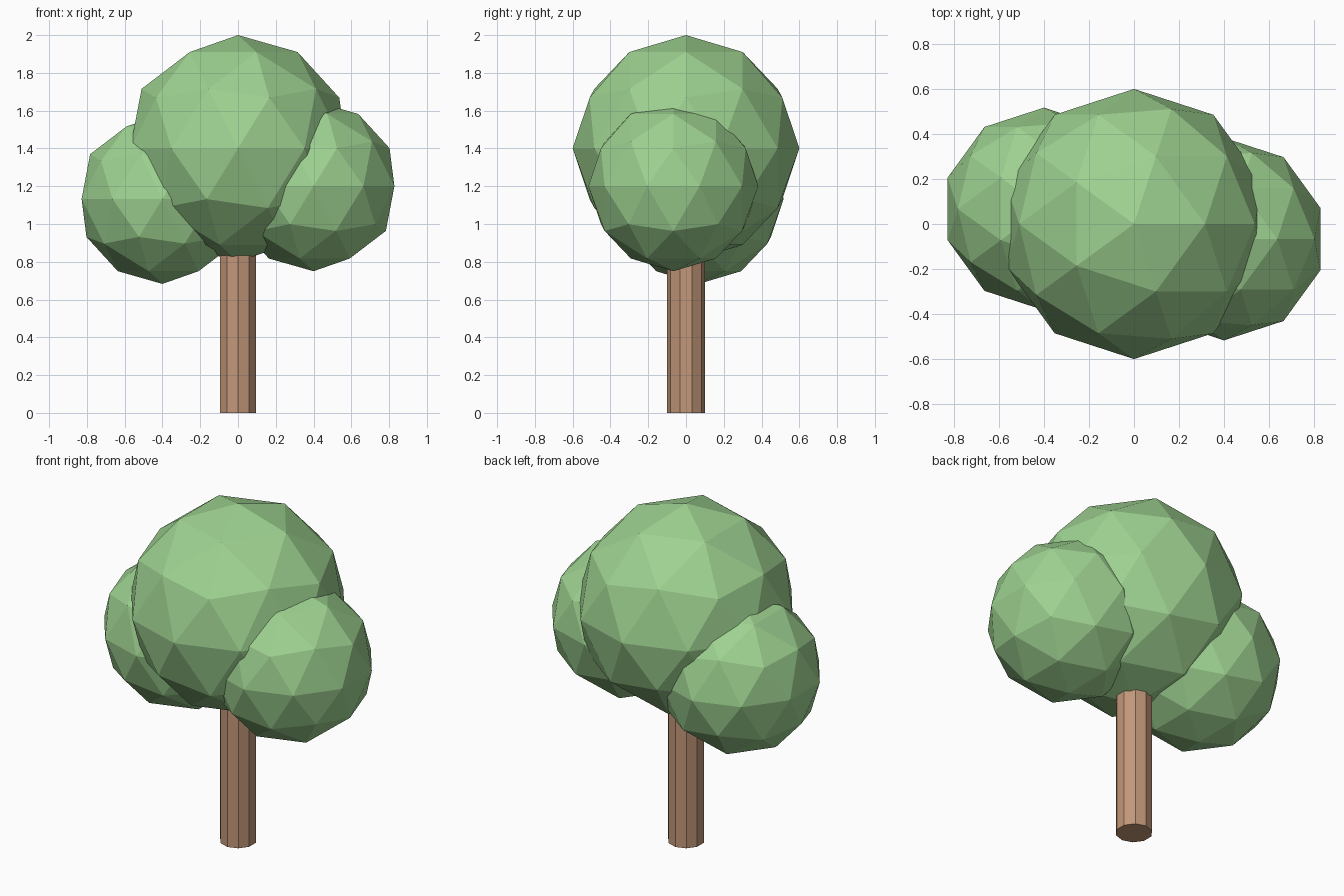
import bpy

if "Cube" in bpy.data.objects:
    bpy.data.objects.remove(bpy.data.objects["Cube"])


def material(name, color):
    mat = bpy.data.materials.new(name)
    mat.diffuse_color = (*color, 1.0)
    mat.use_nodes = True
    mat.node_tree.nodes["Principled BSDF"].inputs["Base Color"].default_value = mat.diffuse_color
    return mat


leaf_green = material("leaf green", (0.34, 0.64, 0.28))
bark_brown = material("bark brown", (0.54, 0.31, 0.19))


def finish(name, mat):
    obj = bpy.context.object
    obj.name = obj.data.name = name
    obj.data.materials.append(mat)
    bpy.ops.object.shade_flat()


def foliage(name, center, radius):
    bpy.ops.mesh.primitive_ico_sphere_add(subdivisions=2, radius=radius, location=center)
    finish(name, leaf_green)


# Trunk: ten-sided post whose top is buried in the crown
TRUNK_HEIGHT = 1.0
bpy.ops.mesh.primitive_cylinder_add(vertices=10, radius=0.1, depth=TRUNK_HEIGHT,
                                    location=(0, 0, TRUNK_HEIGHT / 2))
finish("trunk", bark_brown)

# Crown: one large faceted ball with a smaller one on each side
foliage("main_foliage", (0, 0, 1.4), 0.6)
foliage("left_foliage", (-0.4, 0.067, 1.133), 0.45)
foliage("right_foliage", (0.4, -0.067, 1.2), 0.45)
